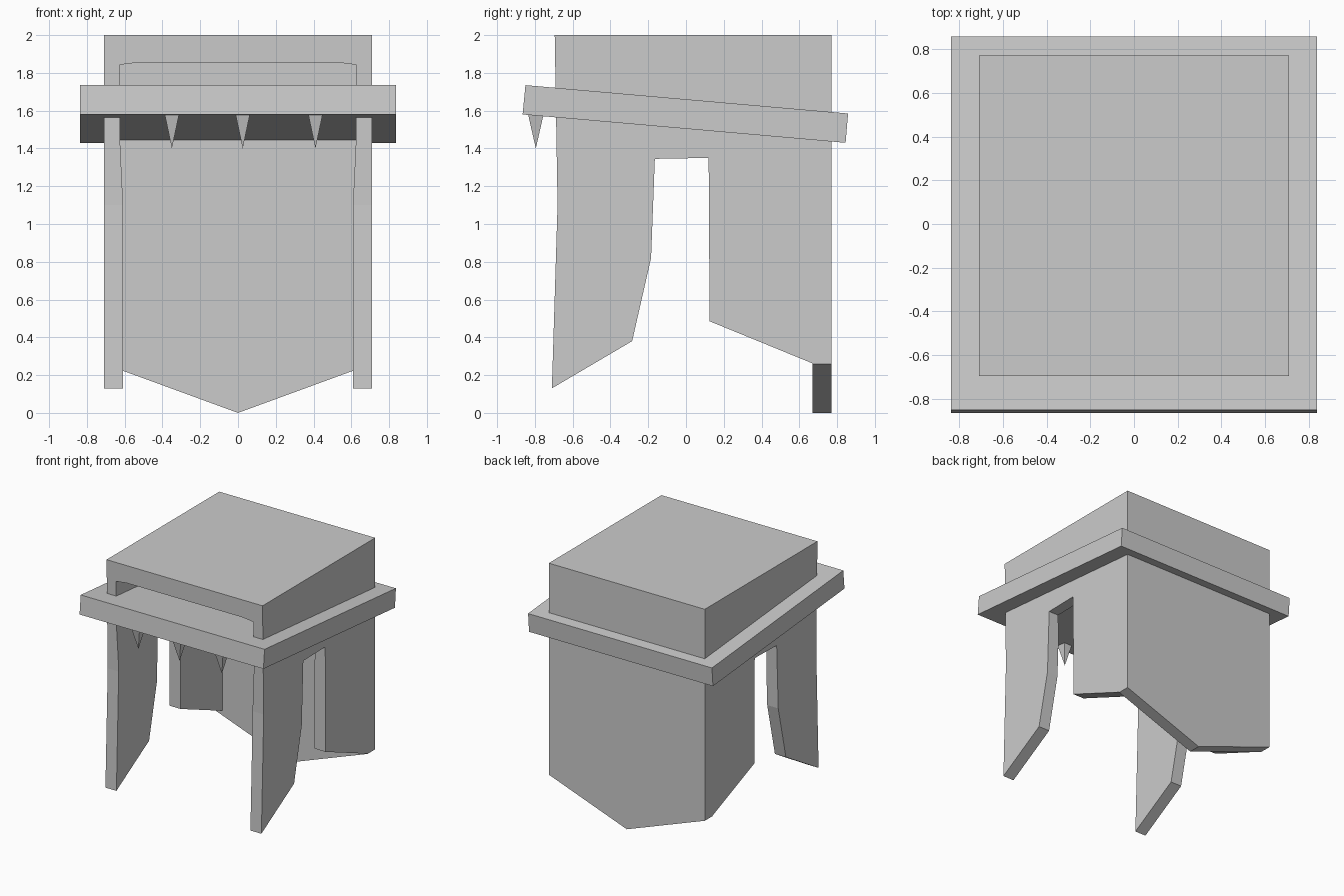
import bpy
import bmesh
from mathutils import Vector

if "Cube" in bpy.data.objects:
    bpy.data.objects.remove(bpy.data.objects["Cube"], do_unlink=True)

grey = bpy.data.materials.new("plain grey")
grey.use_nodes = True
grey.diffuse_color = (0.6, 0.6, 0.6, 1)
grey.node_tree.nodes["Principled BSDF"].inputs["Base Color"].default_value = (0.6, 0.6, 0.6, 1)


def finish(name, bm):
    bmesh.ops.recalc_face_normals(bm, faces=bm.faces)
    mesh = bpy.data.meshes.new(name)
    bm.to_mesh(mesh)
    bm.free()
    mesh.materials.append(grey)
    obj = bpy.data.objects.new(name, mesh)
    bpy.context.collection.objects.link(obj)
    return obj


def prism(name, profile, axis, start, end):
    """Extrude a closed profile along x (profile in y, z) or y (profile in x, z)."""
    bm = bmesh.new()
    place = (lambda a, b: (start, a, b)) if axis == "x" else (lambda a, b: (a, start, b))
    face = bm.faces.new([bm.verts.new(place(a, b)) for a, b in profile])
    new = bmesh.ops.extrude_face_region(bm, geom=[face])["geom"]
    shift = Vector((end - start, 0, 0)) if axis == "x" else Vector((0, end - start, 0))
    bmesh.ops.translate(bm, vec=shift, verts=[v for v in new if isinstance(v, bmesh.types.BMVert)])
    return finish(name, bm)


def carve(obj, cutter):
    mod = obj.modifiers.new("carve", "BOOLEAN")
    mod.operation = "DIFFERENCE"
    mod.solver = "EXACT"
    mod.object = cutter
    bpy.context.view_layer.objects.active = obj
    bpy.ops.object.modifier_apply(modifier=mod.name)
    bpy.data.objects.remove(cutter, do_unlink=True)


# Helmet shell: side outline with cheek guard, ear slot and neck guard
shell = prism("helmet_shell", [
    (-0.695, 2), (-0.68, 1.1), (-0.71, 0.13), (-0.285, 0.38), (-0.185, 0.82),
    (-0.165, 1.345), (0.12, 1.35), (0.125, 0.485), (0.67, 0.262), (0.67, 0),
    (0.77, 0), (0.77, 2)], "x", -0.71, 0.71)

# Hollow inside, open at the front and below
half = [(0.61, -0.2), (0.61, 1.13), (0.625, 1.45), (0.625, 1.843), (0.53, 1.855)]
hollow = half + [(-x, z) for x, z in reversed(half)]
carve(shell, prism("hollow", hollow, "y", -1, 0.67))

# Pointed lower edge of the neck guard
point = [(0, 0), (1, 0.366), (1, -0.5), (-1, -0.5), (-1, 0.366)]
carve(shell, prism("point_cut", point, "y", 0.6, 1))

# Tilted brim plate
prism("brim", [(-0.85, 1.735), (-0.865, 1.58), (0.845, 1.43), (0.858, 1.585)],
      "x", -0.837, 0.837)

# Three spikes hanging under the front of the brim
for i, x in enumerate((-0.35, 0.025, 0.41)):
    bm = bmesh.new()
    tip = bm.verts.new((x, -0.795, 1.4))
    ring = [bm.verts.new((x + 0.039 * sx, -0.795 + 0.042 * sy, 1.585))
            for sx, sy in ((-1, -1), (1, -1), (1, 1), (-1, 1))]
    bm.faces.new(ring)
    for k in range(4):
        bm.faces.new((ring[k], ring[(k + 1) % 4], tip))
    finish(f"brim_spike_{i + 1}", bm)
